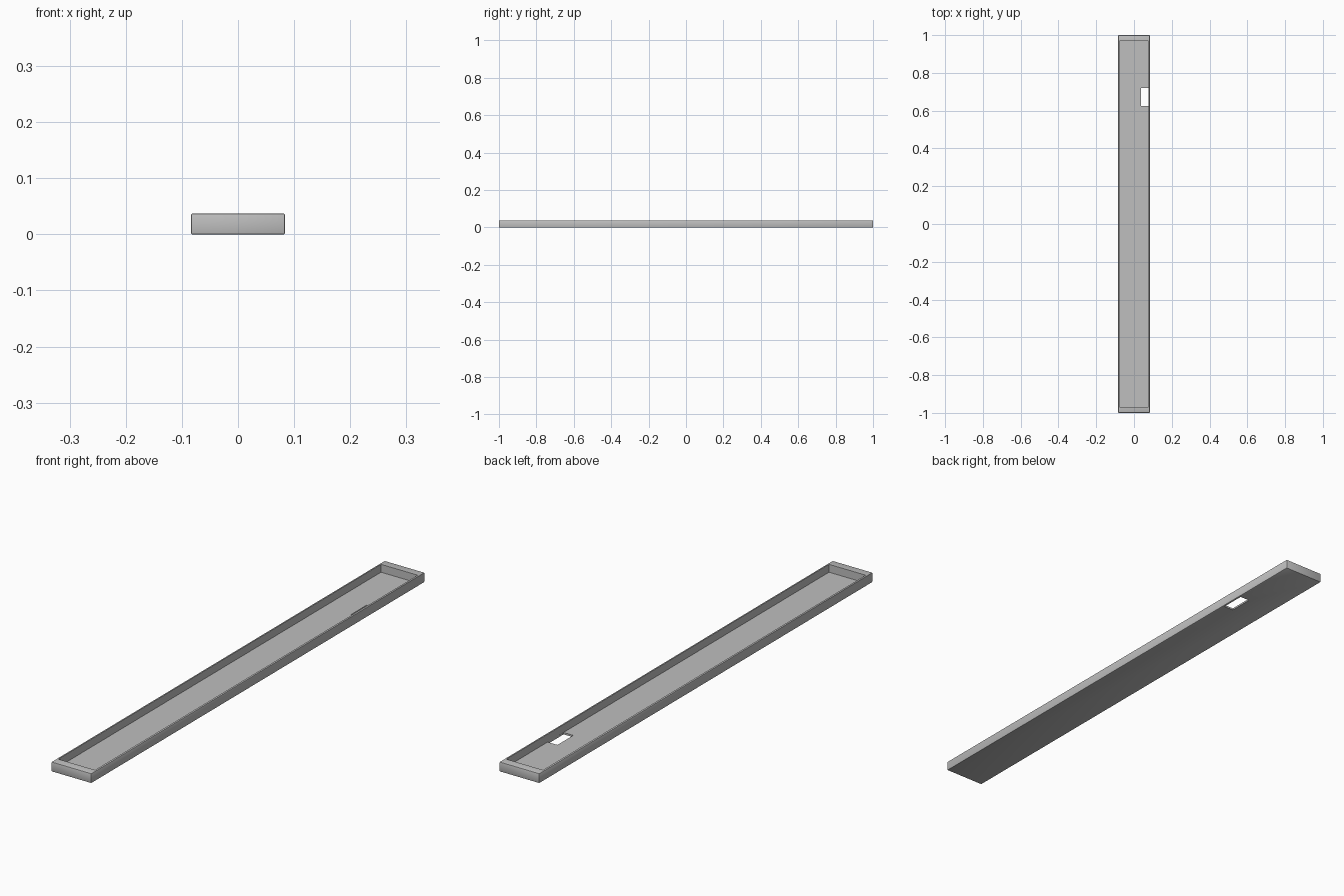
import bpy
import math

if "Cube" in bpy.data.objects:
    bpy.data.objects.remove(bpy.data.objects["Cube"], do_unlink=True)

WIDTH, LENGTH, HEIGHT = 0.168, 2.0, 0.037
SIDE_WALL, END_WALL, FLOOR = 0.007, 0.032, 0.007


def box(name, low, high):
    """Add a box between two opposite corners."""
    centre = [(a + b) / 2 for a, b in zip(low, high)]
    bpy.ops.mesh.primitive_cube_add(size=1, location=centre)
    obj = bpy.context.object
    obj.name = name
    obj.scale = [b - a for a, b in zip(low, high)]
    bpy.ops.object.transform_apply(location=True, rotation=False, scale=True)
    return obj


def cut(target, cutter):
    """Subtract a box, then discard it."""
    cutter.hide_render = True
    mod = target.modifiers.new("cut", "BOOLEAN")
    mod.operation = "DIFFERENCE"
    mod.solver = "EXACT"
    mod.object = cutter
    bpy.context.view_layer.objects.active = target
    bpy.ops.object.modifier_apply(modifier=mod.name)
    bpy.data.objects.remove(cutter, do_unlink=True)


# Outer block with softened edges
x, y = WIDTH / 2, LENGTH / 2
tray = box("tray", (-x, -y, 0), (x, y, HEIGHT))
bevel = tray.modifiers.new("soft_edges", "BEVEL")
bevel.width = 0.003
bevel.segments = 2
bpy.ops.object.modifier_apply(modifier=bevel.name)

# Long shallow recess with thin sides and thicker ends
ix, iy = x - SIDE_WALL, y - END_WALL
cut(tray, box("recess_cutter", (-ix, -iy, FLOOR), (ix, iy, HEIGHT * 2)))

# Rectangular opening through the floor, beside the wall
cut(tray, box("opening_cutter", (0.036, 0.625, -FLOOR), (ix - 0.0003, 0.72, FLOOR * 2)))

# Plain grey finish
grey = bpy.data.materials.new("plain grey")
grey.use_nodes = True
colour = (0.52, 0.52, 0.52, 1)
grey.diffuse_color = colour
grey.node_tree.nodes["Principled BSDF"].inputs["Base Color"].default_value = colour
tray.data.materials.clear()
tray.data.materials.append(grey)

bpy.ops.object.select_all(action="DESELECT")
tray.select_set(True)
bpy.context.view_layer.objects.active = tray
bpy.ops.object.shade_smooth_by_angle(angle=math.radians(30))
